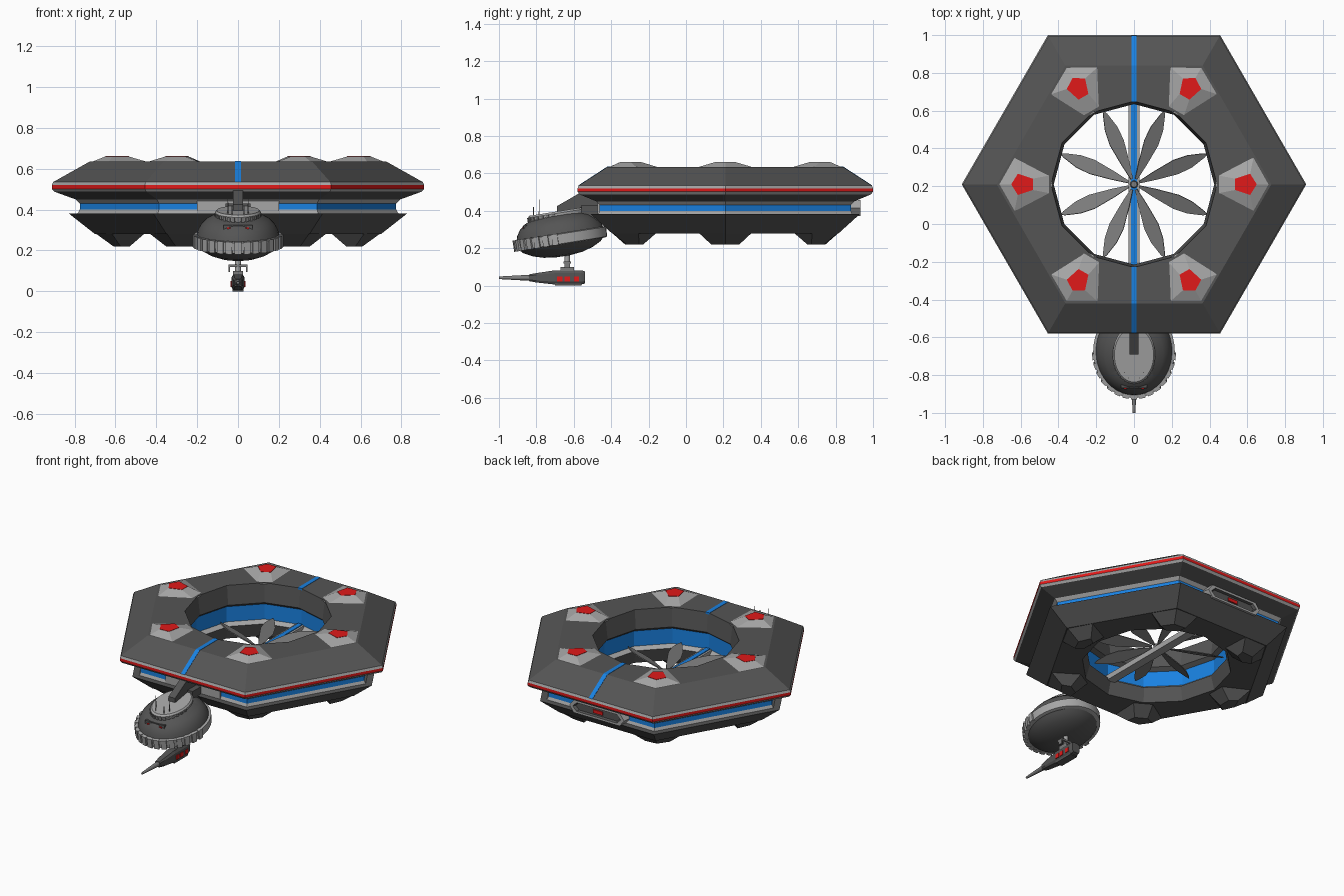
import bpy, bmesh, math
from math import sin, cos, pi, radians
from mathutils import Matrix, Vector

if "Cube" in bpy.data.objects:
    bpy.data.objects.remove(bpy.data.objects["Cube"])

CY = 0.21  # hull centre in y
COLS = {"dark": (0.09, 0.09, 0.09, 1), "light": (0.38, 0.38, 0.38, 1),
        "mid": (0.2, 0.2, 0.2, 1), "red": (0.75, 0.01, 0.01, 1), "blue": (0.01, 0.22, 0.75, 1)}
MATS = {}
for n, c in COLS.items():
    MATS[n] = bpy.data.materials.new(n)
    MATS[n].diffuse_color = c


def loft(name, loops, cols, cap=True, wrap=False, mat=None, smooth=False):
    """Skin a list of equal-length point loops; cols gives the colour of each band."""
    bm = bmesh.new()
    rows = [[bm.verts.new(p) for p in l] for l in loops]
    names = list(dict.fromkeys(cols))
    n = len(rows[0])
    for i in range(len(rows) if wrap else len(rows) - 1):
        a, b = rows[i], rows[(i + 1) % len(rows)]
        for k in range(n):
            f = bm.faces.new((a[k], a[(k + 1) % n], b[(k + 1) % n], b[k]))
            f.material_index = names.index(cols[i % len(cols)])
    if cap and not wrap:
        bm.faces.new(rows[0]).material_index = names.index(cols[0])
        bm.faces.new(rows[-1]).material_index = names.index(cols[-1])
    bmesh.ops.recalc_face_normals(bm, faces=bm.faces)
    me = bpy.data.meshes.new(name)
    bm.to_mesh(me)
    bm.free()
    for c in names:
        me.materials.append(MATS[c])
    ob = bpy.data.objects.new(name, me)
    bpy.context.collection.objects.link(ob)
    if mat:
        ob.matrix_world = mat
    if smooth:
        bpy.ops.object.select_all(action='DESELECT')
        ob.select_set(True)
        bpy.context.view_layer.objects.active = ob
        bpy.ops.object.shade_smooth_by_angle(angle=radians(25))
    return ob


def box(name, x, y, z, col, mat=None):
    ring = lambda h: [(x[0], y[0], h), (x[1], y[0], h), (x[1], y[1], h), (x[0], y[1], h)]
    return loft(name, [ring(z[0]), ring(z[1])], [col], mat=mat)


def side_prism(name, pts, hw, col):
    """Side (y, z) outline extruded across x."""
    return loft(name, [[(s, y, z) for y, z in pts] for s in (-hw, hw)], [col])


def ring12(r, z, hexa):
    """Twelve points: a hexagon with edge midpoints, or a regular 12-gon."""
    out = []
    for k in range(12):
        q = r * (cos(pi / 6) if hexa and k % 2 else 1)
        out.append((q * cos(k * pi / 6), CY + q * sin(k * pi / 6), z))
    return out


def oval(r, z, sy=1.16, n=40):
    return [(r * cos(2 * pi * k / n), r * sy * sin(2 * pi * k / n), z) for k in range(n)]


def rod(name, p0, p1, r0, r1, col, n=12):
    d = Vector(p1) - Vector(p0)
    m = Matrix.Translation(p0) @ d.to_track_quat('Z', 'Y').to_matrix().to_4x4()
    return loft(name, [oval(r0, 0, 1, n), oval(r1, d.length, 1, n)], [col], mat=m, smooth=True)


# Hexagonal hull ring: closed cross-section of (radius, z, hexagonal, colour of next band)
profile = [(0.44, 0.635, 0, "dark"), (0.727, 0.635, 1, "dark"), (0.905, 0.535, 1, "light"),
           (0.912, 0.52, 1, "red"), (0.912, 0.502, 1, "light"), (0.90, 0.488, 1, "dark"),
           (0.795, 0.45, 1, "light"), (0.775, 0.43, 1, "blue"), (0.775, 0.40, 1, "light"),
           (0.785, 0.382, 1, "dark"), (0.83, 0.382, 1, "dark"), (0.70, 0.28, 1, "dark"),
           (0.45, 0.28, 0, "dark"), (0.425, 0.37, 0, "light"), (0.45, 0.39, 0, "blue"),
           (0.45, 0.49, 0, "dark"), (0.425, 0.51, 0, "dark")]
loft("hull_ring", [ring12(r, z, h) for r, z, h, _ in profile], [p[3] for p in profile], wrap=True)

# Roof pods with red lamps and landing feet at the six corners
sym = lambda pts, z: [(u, v, z) for u, v in pts] + [(u, -v, z) for u, v in reversed(pts) if v]
for k in range(6):
    m = Matrix.Translation((0, CY, 0)) @ Matrix.Rotation(k * pi / 3, 4, 'Z')
    base = [(0.725, 0), (0.636, 0.157), (0.432, 0.05)]
    lamp = [(0.65, 0), (0.615, 0.056), (0.535, 0.03)]
    loft(f"roof_pod_{k}", [sym(base, 0.63), sym(lamp, 0.66)], ["light"], mat=m)
    loft(f"pod_lamp_{k}", [sym(lamp, 0.655), sym(lamp, 0.662)], ["red"], mat=m)
    foot_top = [(0.70, 0), (0.62, 0.145), (0.455, 0.06)]
    foot_low = [(0.61, 0), (0.575, 0.075), (0.53, 0.04)]
    loft(f"landing_foot_{k}", [sym(foot_top, 0.285), sym(foot_low, 0.22)], ["dark"], mat=m)

# Blue stripe over the roof, front and back
for s, n in ((-1, "front"), (1, "back")):
    pts = [(0.787, 0.535), (0.63, 0.637), (0.435, 0.637), (0.435, 0.625), (0.62, 0.625), (0.77, 0.53)]
    side_prism(f"roof_stripe_{n}", [(CY + s * u, z) for u, z in pts], 0.014, "blue")

# Cross beam through the opening
box("cross_beam", (-0.028, 0.028), (CY - 0.44, CY + 0.44), (0.36, 0.395), "light")
box("cross_beam_stripe", (-0.015, 0.015), (CY - 0.44, CY + 0.44), (0.394, 0.40), "blue")

# Fan with eight pitched petal blades
petal = [(0.03, 0.006), (0.12, 0.024), (0.24, 0.042), (0.32, 0.036), (0.40, 0.012), (0.42, 0)]
for k in range(8):
    m = (Matrix.Translation((0, CY, 0.41)) @ Matrix.Rotation((k + 0.5) * pi / 4, 4, 'Z')
         @ Matrix.Rotation(radians(22), 4, 'X'))
    loft(f"fan_blade_{k}", [sym(petal, -0.003), sym(petal, 0.003)], ["mid"], mat=m)
rod("fan_hub", (0, CY, 0.39), (0, CY, 0.425), 0.022, 0.016, "mid")

# Front wall plate and rear hatch in the side recess
box("front_plate", (-0.2, 0.2), (-0.472, -0.44), (0.384, 0.445), "light")
hatch = [(-1, 0), (-0.84, 1), (0.84, 1), (1, 0), (0.84, -1), (-0.84, -1)]
frame = lambda hx, hz, y: [(a * hx, y, 0.415 + b * hz) for a, b in hatch]
loft("rear_hatch", [frame(0.21, 0.046, 0.86), frame(0.2, 0.042, 0.932), frame(0.175, 0.028, 0.932),
                    frame(0.165, 0.024, 0.915)], ["light", "light", "dark", "dark"])
box("rear_hatch_lamp", (-0.035, 0.035), (0.91, 0.922), (0.403, 0.425), "red")

# Neck from hull to command saucer
side_prism("neck", [(-0.44, 0.50), (-0.56, 0.50), (-0.69, 0.425), (-0.69, 0.39), (-0.60, 0.36), (-0.44, 0.385)],
           0.024, "dark")
box("neck_root", (-0.06, 0.06), (-0.56, -0.45), (0.35, 0.43), "dark")

# Command saucer, tilted nose down
T = Matrix.Translation((0, -0.67, 0.25)) @ Matrix.Rotation(radians(9), 4, 'X')
bowl = [(0.03, -0.094), (0.09, -0.086), (0.14, -0.069), (0.18, -0.045), (0.205, -0.015)]
dome = [(0.203, 0.025), (0.196, 0.05), (0.18, 0.08), (0.155, 0.105), (0.115, 0.125)]
loft("saucer_bowl", [oval(r, z) for r, z in bowl], ["dark"], mat=T, smooth=True)
loft("saucer_dome", [oval(r, z) for r, z in dome], ["dark"], mat=T, smooth=True)
loft("saucer_rim", [oval(0.2, -0.03), oval(0.213, -0.026), oval(0.216, 0.026), oval(0.2, 0.03)],
     ["light"], mat=T, smooth=True)
loft("saucer_roof_plate", [oval(0.11, 0.11, 1.4), oval(0.112, 0.138, 1.4), oval(0.104, 0.148, 1.4)],
     ["light"], mat=T, smooth=True)

# Rim teeth along the front half and small teeth round the roof plate
for i in range(15):
    a = radians(187 + i * 166 / 14)
    m = T @ Matrix.Translation((0.214 * cos(a), 0.214 * 1.16 * sin(a), 0)) @ Matrix.Rotation(a, 4, 'Z')
    box(f"rim_tooth_{i}", (-0.015, 0.008), (-0.016, 0.016), (-0.03, 0.031), "light", m)
    m = T @ Matrix.Translation((0.11 * cos(a), 0.154 * sin(a), 0.125)) @ Matrix.Rotation(a, 4, 'Z')
    box(f"plate_tooth_{i}", (-0.01, 0.006), (-0.008, 0.008), (-0.014, 0.012), "mid", m)

# Visor with red lamps, and aerials
box("visor", (-0.07, 0.07), (-0.868, -0.8), (0.288, 0.325), "dark")
for i, x in enumerate((-0.045, -0.015, 0.015, 0.045)):
    box(f"visor_lamp_{i}", (x - 0.009, x + 0.009), (-0.874, -0.86), (0.296, 0.312), "red")
for i, (x, y, h) in enumerate(((-0.05, -0.785, 0.46), (0.05, -0.785, 0.45), (-0.03, -0.815, 0.42), (0.03, -0.815, 0.42))):
    rod(f"aerial_{i}", (x, y, 0.36), (x, y, h), 0.003, 0.002, "mid", 6)

# Gun hung below the saucer
rod("gun_post", (0, -0.635, 0.07), (0, -0.635, 0.18), 0.014, 0.014, "light")
box("gun_bracket", (-0.046, 0.046), (-0.655, -0.615), (0.118, 0.13), "mid")
for s in (-1, 1):
    x = sorted((s * 0.046, s * 0.038))
    box(f"gun_bracket_arm_{s}", x, (-0.65, -0.62), (0.095, 0.13), "mid")
box("gun_saddle", (-0.025, 0.025), (-0.67, -0.6), (0.075, 0.1), "mid")
sect = [(-1, -0.6), (-0.7, -1), (0.7, -1), (1, -0.6), (1, 0.6), (0.7, 1), (-0.7, 1), (-1, 0.6)]
stations = [(-0.84, 0.018, 0.018, 0.042), (-0.80, 0.024, 0.025, 0.042), (-0.70, 0.031, 0.038, 0.044),
            (-0.56, 0.033, 0.038, 0.044), (-0.54, 0.028, 0.032, 0.044)]
loft("gun_body", [[(a * w, y, c + b * h) for a, b in sect] for y, w, h, c in stations], ["dark"])
rod("gun_barrel", (0, -0.82, 0.042), (0, -1.0, 0.042), 0.017, 0.007, "mid")
for s in (-1, 1):
    x = sorted((s * 0.025, s * 0.036))
    for i, y in enumerate((-0.675, -0.635, -0.585)):
        box(f"gun_lamp_{s}_{i}", x, (y - 0.014, y + 0.014), (0.022, 0.05), "red")
box("gun_base", (-0.026, 0.026), (-0.70, -0.56), (0.0, 0.02), "dark")

for m in bpy.data.materials:
    if m.users and not m.is_grease_pencil:
        m.use_nodes = True
        m.node_tree.nodes["Principled BSDF"].inputs["Base Color"].default_value = m.diffuse_color
